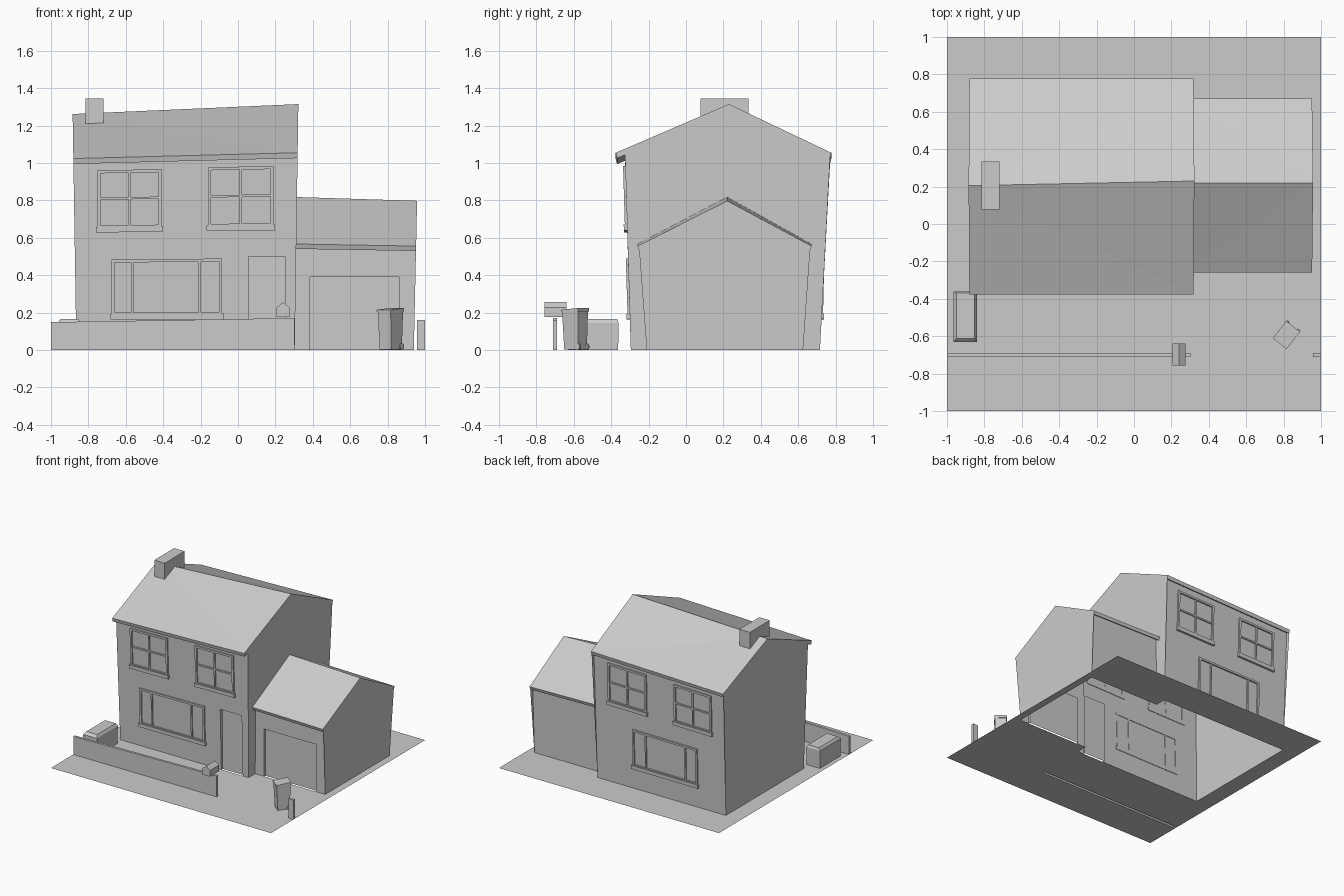
import bpy, bmesh, math
from mathutils import Matrix

if "Cube" in bpy.data.objects:
    bpy.data.objects.remove(bpy.data.objects["Cube"])


def make(name, bm):
    bmesh.ops.recalc_face_normals(bm, faces=bm.faces)
    me = bpy.data.meshes.new(name)
    bm.to_mesh(me)
    bm.free()
    ob = bpy.data.objects.new(name, me)
    bpy.context.collection.objects.link(ob)
    return ob


def loft(bm, rings, open_start=False):
    """Skin a list of equal-length rings and cap the ends."""
    rs = [[bm.verts.new(p) for p in r] for r in rings]
    n = len(rs[0])
    for a, b in zip(rs, rs[1:]):
        for i in range(n):
            j = (i + 1) % n
            bm.faces.new((a[i], a[j], b[j], b[i]))
    if not open_start:
        bm.faces.new(rs[0][::-1])
    bm.faces.new(rs[-1])


def rect(x0, x1, y0, y1, z):
    return [(x0, y0, z), (x1, y0, z), (x1, y1, z), (x0, y1, z)]


def box(name, x0, x1, y0, y1, z0, z1, open_bottom=False):
    bm = bmesh.new()
    loft(bm, [rect(x0, x1, y0, y1, z0), rect(x0, x1, y0, y1, z1)], open_bottom)
    return make(name, bm)


def shell(name, left, right, xl, xr, lean_l, lean_r):
    """House body: two gable sections, leaning slightly outwards with height."""
    bm = bmesh.new()
    loft(bm, [[(xl + lean_l * z, y, z) for y, z in left],
              [(xr + lean_r * z, y, z) for y, z in right]])
    bmesh.ops.triangulate(bm, faces=bm.faces)
    return make(name, bm)


def boolean(ob, other, op):
    m = ob.modifiers.new("bool", 'BOOLEAN')
    m.operation, m.solver, m.object = op, 'EXACT', other
    bpy.context.view_layer.objects.active = ob
    bpy.ops.object.modifier_apply(modifier=m.name)
    bpy.data.objects.remove(other)


# House: main body with eaves, joined with the garage
def main_section(eave, ridge_y, ridge_z):
    return [(-.295, 0), (-.326, eave - .012), (-.369, eave - .029), (-.376, eave),
            (ridge_y, ridge_z),
            (.777, eave), (.77, eave - .029), (.741, eave - .012), (.716, 0)]


def garage_section(eave, ridge):
    return [(-.21, 0), (-.215, eave - .006), (-.25, eave - .026), (-.259, eave),
            (.22, ridge), (.672, eave), (.663, eave - .026), (.63, eave - .006), (.626, 0)]


house = shell("house", main_section(1.024, .205, 1.262),
              main_section(1.055, .23, 1.315), -.864, .303, -.016, .015)
garage = shell("garage", garage_section(.568, .82), garage_section(.556, .798),
               .25, .94, 0, .022)
boolean(house, garage, 'UNION')
boolean(house, box("cut", .055, .25, -.5, -.28, -.1, .5), 'DIFFERENCE')
boolean(house, box("cut", .385, .86, -.5, -.195, -.1, .39), 'DIFFERENCE')

# Open underside of the house
bm = bmesh.new()
bm.from_mesh(house.data)
bmesh.ops.delete(bm, geom=[f for f in bm.faces if f.calc_center_median().z < 1e-4],
                 context='FACES')
bm.to_mesh(house.data)
bm.free()

# Chimney
box("chimney", -.815, -.72, .077, .335, 1.19, 1.346)


# Windows: raised bars that follow the leaning wall
def bar(bm, back, x0, x1, z0, z1, d):
    def p(x, out, z):
        z *= 1 + .02 * x
        return (x, .716 + .024 * z + out if back else -.295 - .03 * z - out, z)
    loft(bm, [[p(x0, o, z0), p(x1, o, z0), p(x1, o, z1), p(x0, o, z1)]
              for o in (-.004, d)])


def window(name, back, x0, x1, z0, z1, mullions, cross):
    bm = bmesh.new()
    t = .016
    bar(bm, back, x0 - .008, x1 + .008, z0, z0 + .03, .018)
    z0 += .03
    bar(bm, back, x0, x0 + t, z0, z1, .012)
    bar(bm, back, x1 - t, x1, z0, z1, .012)
    bar(bm, back, x0 + t, x1 - t, z1 - t, z1, .012)
    bar(bm, back, x0 + t, x1 - t, z0, z0 + t / 2, .012)
    for x in mullions:
        bar(bm, back, x - .006, x + .006, z0 + t / 2, z1 - t, .01)
    if cross:
        zc = (z0 + z1) / 2
        bar(bm, back, x0 + t, x1 - t, zc - .006, zc + .006, .009)
    make(name, bm)


for back, side in ((False, "front"), (True, "back")):
    window(side + "_upper_window_left", back, -.75, -.41, .638, .975, [-.58], True)
    window(side + "_upper_window_right", back, -.16, .19, .638, .98, [.015], True)
    s = .06 if back else 0
    window(side + "_lower_window", back, -.675 + s, -.085 + s, .165, .49,
           [-.565 + s, -.205 + s], False)

# Ground with openings under the house and the garden wall
xs = [-1, -.864, .303, .94, 1]
ys = [-1, -.71, -.69, -.295, -.21, .626, .716, 1]
bm = bmesh.new()
for x0, x1 in zip(xs, xs[1:]):
    for y0, y1 in zip(ys, ys[1:]):
        x, y = (x0 + x1) / 2, (y0 + y1) / 2
        in_main = -.864 < x < .303 and -.295 < y < .716
        in_garage = .303 < x < .94 and -.21 < y < .626
        in_wall = x < .303 and -.71 < y < -.69
        if not (in_main or in_garage or in_wall):
            bm.faces.new([bm.verts.new(p) for p in rect(x0, x1, y0, y1, 0)])
bmesh.ops.remove_doubles(bm, verts=bm.verts, dist=1e-5)
make("ground", bm)

# Garden wall with sloping top, and the short piece past the driveway
bm = bmesh.new()
top = [(x, y, .166 + .017 * x) for x, y, _ in rect(-1, .303, -.71, -.69, 0)]
loft(bm, [rect(-1, .303, -.71, -.69, 0), top], True)
make("garden_wall", bm)
box("garden_wall_end", .957, 1, -.71, -.69, 0, .16)

# Letter box on the wall
bm = bmesh.new()
prof = [(.206, .177), (.275, .177), (.275, .227), (.241, .256), (.206, .227)]
loft(bm, [[(x, y, z) for x, z in prof] for y in (-.757, -.64)])
make("letter_box", bm)

# Planter with bevelled top
bm = bmesh.new()
loft(bm, [rect(-.962, -.843, -.63, -.363, 0), rect(-.965, -.84, -.632, -.36, .145),
          rect(-.95, -.853, -.612, -.368, .165)])
make("planter", bm)

# Wheelie bin: tapered body, lid and two wheels, local +x is the wheel side
place = Matrix.Translation((.815, -.593, 0)) @ Matrix.Rotation(math.radians(52), 4, 'Z')
bm = bmesh.new()
loft(bm, [rect(-.044, .05, -.038, .038, .004), rect(-.054, .053, -.044, .044, .205)])
loft(bm, [rect(-.059, .058, -.047, .047, .205),
          [(-.059, -.047, .215), (.058, -.047, .225), (.058, .047, .225), (-.059, .047, .215)]])
for y in (-.037, .037):
    bmesh.ops.create_cone(bm, cap_ends=True, segments=10, radius1=.018, radius2=.018,
                          depth=.014, matrix=Matrix.Translation((.046, y, .018))
                          @ Matrix.Rotation(math.pi / 2, 4, 'X'))
bm.transform(place)
make("wheelie_bin", bm)
